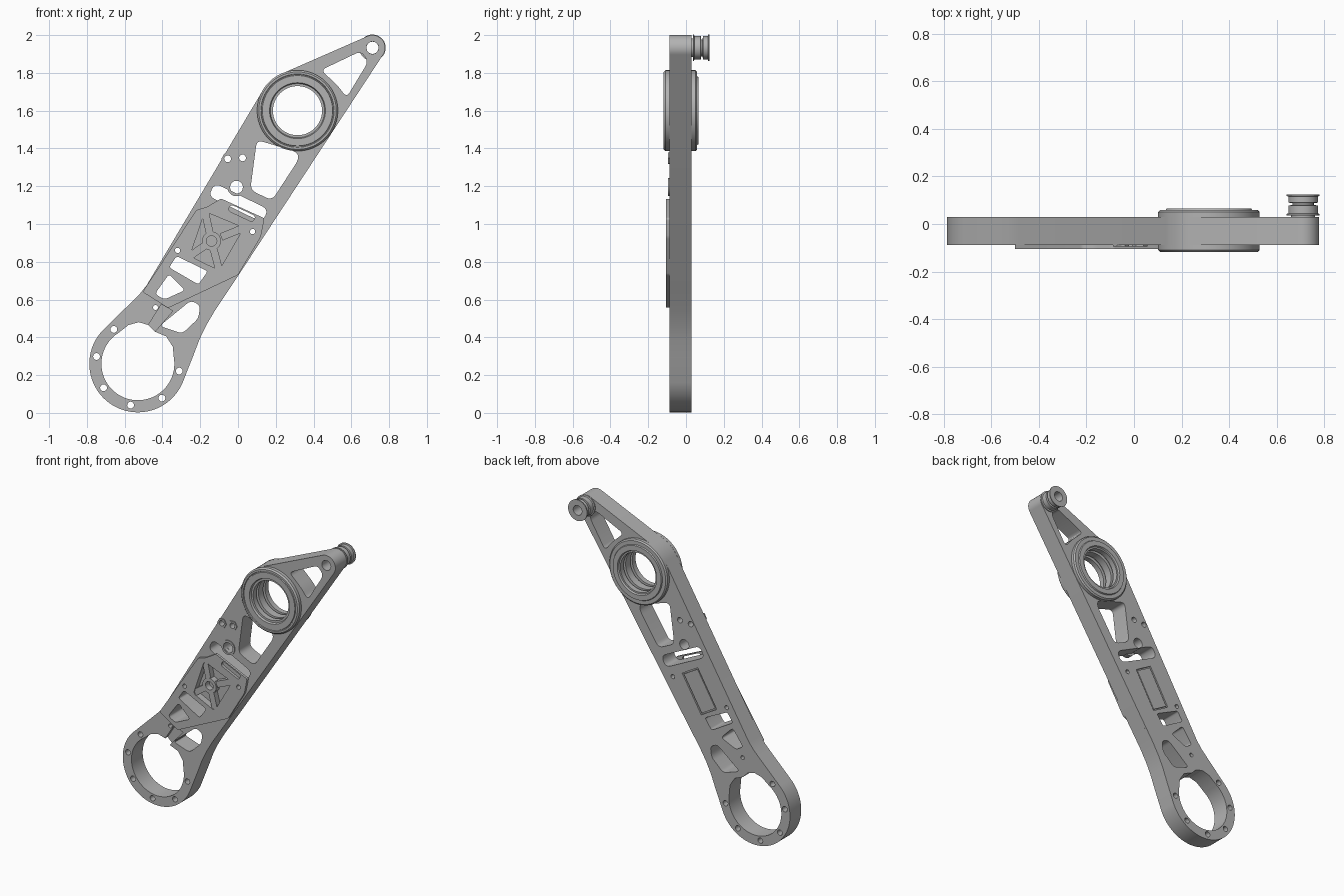
import bpy, bmesh
from math import sin, cos, radians, pi
from mathutils import Matrix, Vector

old = bpy.data.objects.get("Cube")
if old:
    bpy.data.objects.remove(old, do_unlink=True)

grey = bpy.data.materials.new("machined grey")
grey.use_nodes = True
tone = (0.45, 0.45, 0.45, 1)
grey.diffuse_color = tone
grey.node_tree.nodes["Principled BSDF"].inputs["Base Color"].default_value = tone


# ---- helpers: loops are lists of (x, z) ----
def arc(centre, r, start, end, steps=32):
    return [(centre[0] + r * cos(radians(start + (end - start) * i / steps)),
             centre[1] + r * sin(radians(start + (end - start) * i / steps)))
            for i in range(steps + 1)]


def circle(centre, r, sides=20):
    return arc(centre, r, 0, 360, sides)[:-1]


def rounded(points, r=0.02, steps=5):
    loop = []
    for i, point in enumerate(points):
        p = Vector(point)
        before = Vector(points[i - 1]) - p
        after = Vector(points[(i + 1) % len(points)]) - p
        a = p + before.normalized() * min(r, before.length * 0.45)
        b = p + after.normalized() * min(r, after.length * 0.45)
        for k in range(steps + 1):
            t = k / steps
            loop.append(tuple(a * (1 - t) ** 2 + p * (2 * t * (1 - t)) + b * t * t))
    return loop


def bar(start, end, half):
    a, b = Vector(start), Vector(end)
    d = (b - a).normalized() * half
    n = Vector((-d.y, d.x))
    return [tuple(v) for v in (a - n, b - n, b + n, a + n)]


def slot(start, end, half):
    a, b = Vector(start), Vector(end)
    d = (b - a).normalized() * half
    return rounded(bar(a - d, b + d, half), half)


def finish(name, mesh):
    bm = bmesh.new()
    bm.from_mesh(mesh)
    bmesh.ops.remove_doubles(bm, verts=bm.verts, dist=0.00005)
    bmesh.ops.recalc_face_normals(bm, faces=bm.faces)
    bm.to_mesh(mesh)
    bm.free()
    mesh.materials.clear()
    mesh.materials.append(grey)
    ob = bpy.data.objects.new(name, mesh)
    bpy.context.collection.objects.link(ob)
    bpy.ops.object.select_all(action='DESELECT')
    ob.select_set(True)
    bpy.context.view_layer.objects.active = ob
    bpy.ops.object.shade_smooth_by_angle(angle=radians(30))
    return ob


def sheet(name, front, back, outline, holes=()):
    """Flat part between two y values, with holes cut through it."""
    curve = bpy.data.curves.new(name + " profile", 'CURVE')
    curve.dimensions = '2D'
    curve.fill_mode = 'BOTH'
    curve.extrude = (back - front) / 2
    for loop in [outline, *holes]:
        spline = curve.splines.new('POLY')
        spline.points.add(len(loop) - 1)
        for point, (x, z) in zip(spline.points, loop):
            point.co = (x, z, 0, 1)
        spline.use_cyclic_u = True
    temp = bpy.data.objects.new(name + " profile", curve)
    bpy.context.collection.objects.link(temp)
    graph = bpy.context.evaluated_depsgraph_get()
    mesh = bpy.data.meshes.new_from_object(temp.evaluated_get(graph))
    bpy.data.objects.remove(temp, do_unlink=True)
    bpy.data.curves.remove(curve)
    mesh.transform(Matrix.Translation((0, (front + back) / 2, 0))
                   @ Matrix.Rotation(pi / 2, 4, 'X'))
    mesh.name = name
    return finish(name, mesh)


def lathe(name, centre, profile, sides=64):
    """Closed (radius, y) profile spun around a y axis."""
    bm = bmesh.new()
    rings = [[bm.verts.new((centre[0] + r * cos(2 * pi * i / sides), y,
                            centre[1] + r * sin(2 * pi * i / sides)))
              for r, y in profile] for i in range(sides)]
    for i, ring in enumerate(rings):
        follow = rings[(i + 1) % sides]
        for j in range(len(profile)):
            k = (j + 1) % len(profile)
            bm.faces.new((ring[j], ring[k], follow[k], follow[j]))
    mesh = bpy.data.meshes.new(name)
    bm.to_mesh(mesh)
    bm.free()
    return finish(name, mesh)


# ---- key centres and depths ----
RING, BEARING, TIP, HUB = (-.53, .26), (.315, 1.6), (.712, 1.933), (-.14, .91)
FRONT, FLOOR, INNER, BACK, PLATE = -.088, -.062, .018, .03, -.105

# ---- arm outline ----
outline = (arc(RING, .257, -23, -225, 64)
           + [(-.56, .59), (-.52, .63), (-.484, .675)]
           + arc(BEARING, .213, 149, 112, 12)
           + arc(TIP, .067, 112, -33, 20)
           + [(0, .725), (-.06, .635), (-.125, .537), (-.17, .46),
              (-.204, .389), (-.24, .294)])

# ---- openings through the arm ----
bore = arc(RING, .193, 10, -238, 64)
bore_top = [(-.58, .465), (-.525, .48), (-.475, .465)]
channel = [(-.405, .575), (-.345, .54)]
bore_side = [(-.44, .43), (-.38, .405), (-.345, .35)]
upper_window = rounded([(-.325, .83), (-.16, .75), (-.21, .68), (-.365, .77)], .015)
lower_window = rounded([(-.365, .735), (-.28, .65), (-.39, .6), (-.44, .63)])
nuts = [(-.055, 1.345), (.024, 1.35)]
screws = [(-.32, .86), (.077, .96)]
boss = (-.008, 1.195)
openings = [
    circle(BEARING, .2, 64), circle(TIP, .033),
    rounded([(.44, 1.815), (.65, 1.915), (.69, 1.86), (.575, 1.67), (.53, 1.73)], .03),
    rounded([(.1, 1.445), (.315, 1.38), (.32, 1.34), (.18, 1.125), (.065, 1.18)], .035),
    slot((-.105, 1.165), (.11, 1.06), .038),
    rounded([(-.25, .595), (-.2, .57), (-.21, .5), (-.295, .42), (-.415, .46)], .025),
    upper_window, lower_window, circle(boss, .034), circle((-.437, .558), .013)]
openings += [circle(p, .018) for p in nuts]
openings += [circle(p, .014) for p in screws]
openings += [circle(arc(RING, .222, 125 + 45 * i, 0, 1)[0], .018) for i in range(6)]

corners = [(-.175, 1.065), (.03, .98), (-.1, .755), (-.255, .83)]
recess = rounded(corners)
panel_ends = (-.19, .795), (-.05, 1.035)

# ---- arm body: front with recess, solid core, back with panel seat ----
sheet("arm_front", FRONT, FLOOR, outline,
      openings + [bore + bore_top + channel + bore_side, recess])
sheet("arm_core", FLOOR, INNER, outline, openings + [bore + bore_top + bore_side])
sheet("arm_back", INNER, BACK, outline,
      openings + [bore + bore_top + bore_side, bar(*panel_ends, .066)])
sheet("back_panel", INNER, BACK - .002, bar((-.186, .802), (-.054, 1.028), .058))

# ---- cover plate with ribbed recess ----
plate = rounded([(-.22, 1.075), (-.165, 1.09), (-.09, 1.135), (.14, 1.03),
                 (.12, .93), (0, .73), (-.37, .555), (-.505, .64)], .012)
sheet("cover_plate", PLATE, FRONT, plate,
      [recess, upper_window, lower_window, slot((-.03, 1.08), (.07, 1.033), .018)]
      + [circle(p, .014) for p in screws])
for i, corner in enumerate(corners):
    inner = Vector(HUB).lerp(Vector(corner), .3)
    sheet("cover_rib_%d" % i, PLATE + .006, FLOOR, bar(inner, corner, .02))
sheet("cover_hub", PLATE + .003, FLOOR, circle(HUB, .05, 32), [circle(HUB, .028)])

# ---- boss and hex nuts ----
sheet("cable_boss", FRONT - .006, FRONT + .03, circle(boss, .048, 32), [circle(boss, .034)])
for i, p in enumerate(nuts):
    sheet("hex_nut_%d" % i, FRONT - .006, FRONT, circle(p, .033, 6), [circle(p, .018)])

# ---- bearing with face grooves and inner races ----
lathe("bearing", BEARING, [
    (.13, -.105), (.143, -.105), (.148, -.118), (.186, -.118), (.188, -.112),
    (.192, -.112), (.194, -.118), (.205, -.118), (.214, -.109), (.214, FRONT),
    (.2, FRONT), (.2, BACK), (.214, BACK), (.214, .05), (.206, .058),
    (.182, .058), (.178, .066), (.145, .066), (.14, .055), (.13, .055),
    (.13, .02), (.15, .02), (.15, 0), (.13, 0),
    (.13, -.05), (.15, -.05), (.15, -.07), (.13, -.07)], 80)

# ---- double grooved pulley on the back of the tip ----
lathe("tip_pulley", TIP, [
    (.032, BACK), (.05, BACK), (.05, .036), (.07, .036), (.07, .042),
    (.062, .045), (.062, .078), (.045, .08), (.045, .088), (.062, .09),
    (.062, .116), (.07, .118), (.07, .124), (.032, .124)], 40)
